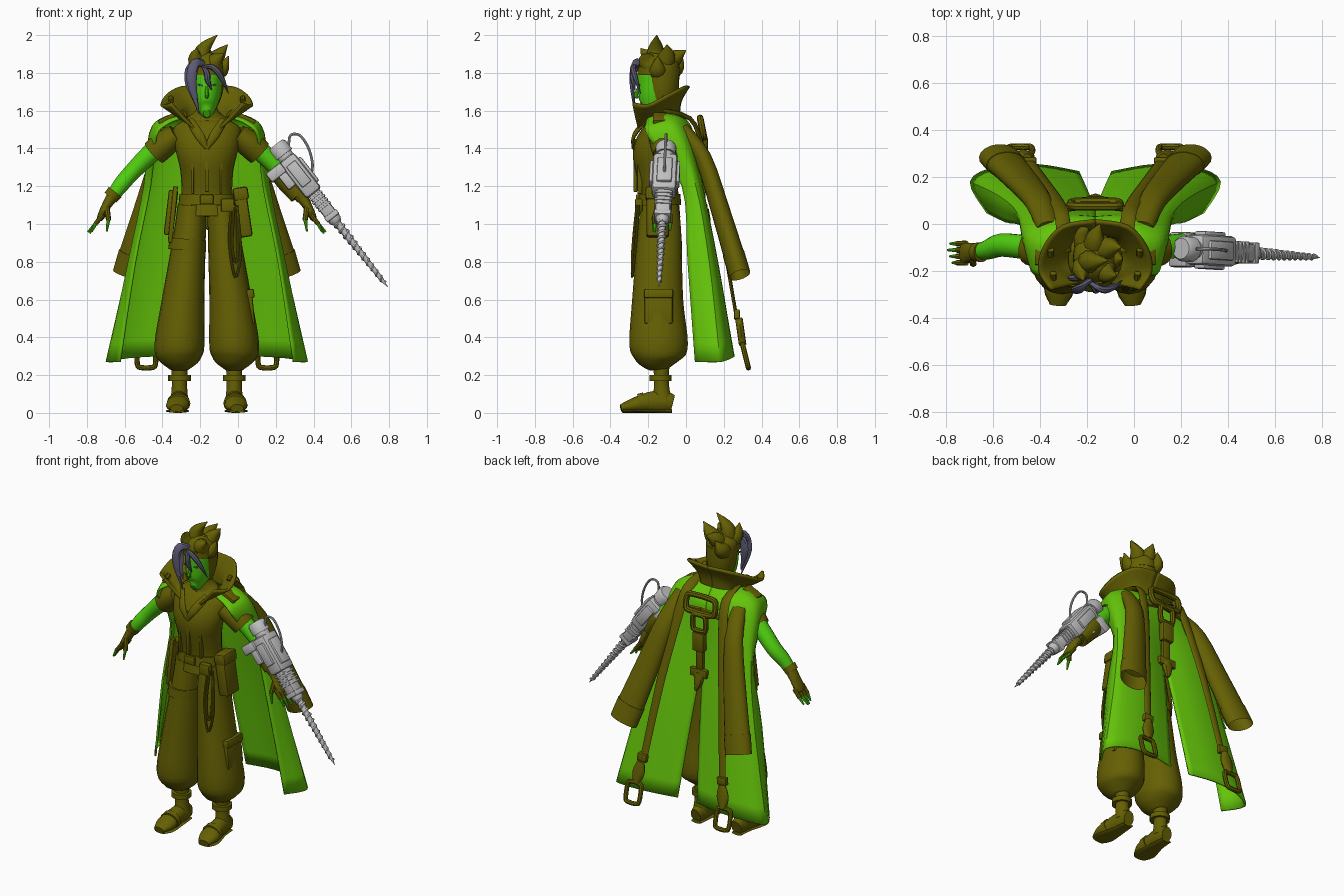
import bpy
import bmesh
from math import sin, cos, tau
from mathutils import Vector, Matrix

cube = bpy.data.objects.get("Cube")
if cube:
    bpy.data.objects.remove(cube, do_unlink=True)

BODY = Vector((-.165, 0, 0))      # the figure's own centre line
ORIGIN = Vector((0, 0, 0))
Y, Z = Vector((0, 1, 0)), Vector((0, 0, 1))


def material(name, red, green, blue):
    mat = bpy.data.materials.new(name)
    mat.use_nodes = True
    colour = (red, green, blue, 1)
    mat.diffuse_color = colour
    mat.node_tree.nodes["Principled BSDF"].inputs["Base Color"].default_value = colour
    return mat


OLIVE = material("olive_cloth", .13, .116, .001)
GREEN = material("bright_green_coat", .13, .56, .003)
SKIN = material("green_skin", .08, .62, .005)
VIOLET = material("violet_grey_hair", .11, .105, .18)
GREY = material("machine_grey", .52, .52, .52)


def finish(name, bm, mat):
    """Turn a bmesh into a smooth object that keeps its sharp edges."""
    bmesh.ops.recalc_face_normals(bm, faces=bm.faces)
    for face in bm.faces:
        face.smooth = True
    for edge in bm.edges:
        edge.smooth = edge.calc_face_angle(0) < .7
    mesh = bpy.data.meshes.new(name)
    bm.to_mesh(mesh)
    bm.free()
    mesh.materials.append(mat)
    obj = bpy.data.objects.new(name, mesh)
    bpy.context.collection.objects.link(obj)
    return obj


def spline(points, steps, closed=False):
    """Catmull-Rom curve through points of any dimension."""
    count, out = len(points), []
    for i in range(count if closed else count - 1):
        pick = (lambda k: points[k % count]) if closed else (lambda k: points[min(max(k, 0), count - 1)])
        a, b, c, d = (pick(i + k) for k in (-1, 0, 1, 2))
        for j in range(steps):
            t = j / steps
            out.append(tuple((2*q + (r - p)*t + (2*p - 5*q + 4*r - s)*t*t + (3*q - p - 3*r + s)*t**3) / 2
                             for p, q, r, s in zip(a, b, c, d)))
    return out if closed else out + [tuple(points[-1])]


def sweep(name, points, mat, side=1, sides=14, steps=3, ref=Y, closed=False, base=BODY, hollow=0):
    """Oval tube along points of (x, y, z, radius, second radius)."""
    path = spline([p if len(p) > 4 else (*p, p[3]) for p in points], steps, closed)
    centres = [Vector((p[0] * side, p[1], p[2])) + base for p in path]
    bm, rings, last = bmesh.new(), [], len(path) - 1
    for i, p in enumerate(path):
        before = centres[i - 1] if closed else centres[max(i - 1, 0)]
        after = centres[(i + 1) % len(path)] if closed else centres[min(i + 1, last)]
        along = (after - before).normalized()
        across = along.cross(ref).normalized()
        up = across.cross(along)
        rings.append([bm.verts.new(centres[i] + across * max(p[3], .001) * cos(tau * k / sides)
                                   + up * max(p[4], .001) * sin(tau * k / sides)) for k in range(sides)])
    pairs = list(zip(rings, rings[1:])) + ([(rings[-1], rings[0])] if closed else [])
    for low, high in pairs:
        for k in range(sides):
            n = (k + 1) % sides
            bm.faces.new((low[k], low[n], high[n], high[k]))
    if not closed:
        bm.faces.new(rings[0])
        mouth = bm.faces.new(rings[-1])
        if hollow:
            bmesh.ops.inset_individual(bm, faces=[mouth], thickness=.012)
            floor = bmesh.ops.extrude_discrete_faces(bm, faces=[mouth])["faces"][0]
            bmesh.ops.translate(bm, vec=along * -hollow, verts=floor.verts)
    return finish(name, bm, mat)


def sheet(name, rows, mat, side=1, thickness=.012):
    """Cloth surface through rows of points."""
    rows = [spline(row, 4) for row in rows]
    rows = list(zip(*[spline(column, 4) for column in zip(*rows)]))
    bm = bmesh.new()
    grid = [[bm.verts.new(Vector((p[0] * side, p[1], p[2])) + BODY) for p in row] for row in rows]
    for top, low in zip(grid, grid[1:]):
        for i in range(len(top) - 1):
            bm.faces.new((top[i], top[i + 1], low[i + 1], low[i]))
    obj = finish(name, bm, mat)
    solid = obj.modifiers.new("cloth_thickness", "SOLIDIFY")
    solid.thickness, solid.offset = thickness, 0


def box(name, centre, size, mat, side=1, tilt=0, base=BODY, axes=None):
    """Bevelled block, tilted about y or set on given axes."""
    bm = bmesh.new()
    bmesh.ops.create_cube(bm, size=1)
    bmesh.ops.scale(bm, vec=size, verts=bm.verts)
    bmesh.ops.bevel(bm, geom=bm.edges[:], offset=min(size) * .2, segments=2, profile=.5, affect="EDGES")
    turn = axes or Matrix.Rotation(tilt * side, 4, "Y")
    place = Vector((centre[0] * side, centre[1], centre[2])) + base
    bm.transform(Matrix.Translation(place) @ turn)
    return finish(name, bm, mat)


def buckle(name, x, y, z, wide, high, thick, side=1, lean=0):
    """Rounded rectangular ring standing across the back."""
    corners = [(-.6, 1), (.6, 1), (1, .7), (1, -.7), (.6, -1), (-.6, -1), (-1, -.7), (-1, .7)]
    sweep(name, [(x + a * wide, y - b * high * lean, z + b * high, thick) for a, b in corners],
          OLIVE, side, sides=8, steps=3, closed=True)


# Torso, neck and head
sweep("vest", [(0, -.14, 1.04, .15, .11), (0, -.14, 1.15, .135, .1), (0, -.155, 1.28, .14, .11),
               (0, -.165, 1.39, .165, .115), (0, -.13, 1.5, .18, .09), (0, -.12, 1.55, .12, .07),
               (0, -.13, 1.6, .06, .06), (0, -.14, 1.66, .05, .05)], OLIVE, sides=24)
sweep("head", [(0, -.22, 1.585, .018, .025), (0, -.19, 1.61, .045, .065), (0, -.165, 1.67, .07, .09),
               (0, -.15, 1.75, .08, .105), (0, -.15, 1.82, .08, .1), (0, -.15, 1.87, .03, .04)], SKIN, sides=24)
sweep("nose", [(0, -.25, 1.73, .006), (0, -.265, 1.68, .011), (0, -.25, 1.67, .006)], SKIN, sides=8)
sweep("hair_cap", [(0, -.1, 1.6, .045, .05), (0, -.125, 1.68, .08, .085), (0, -.13, 1.78, .094, .095),
                   (0, -.145, 1.85, .088, .105), (0, -.14, 1.9, .04, .05)], OLIVE, sides=20)
sweep("headband", [(0, -.145, 1.79, .096, .113), (0, -.145, 1.83, .094, .112)], OLIVE, sides=24, steps=1)

# Swept-up hair: root, bend and tip of every lock
LOCKS = [((-.02, -.16, 1.83), (-.02, -.16, 1.92), (.055, -.155, 2)), ((.02, -.12, 1.83), (.06, -.1, 1.89), (.11, -.1, 1.95)),
         ((.03, -.15, 1.81), (.08, -.15, 1.82), (.115, -.15, 1.89)), ((-.03, -.17, 1.83), (-.06, -.2, 1.88), (-.05, -.24, 1.93)),
         ((0, -.12, 1.83), (0, -.06, 1.88), (.02, 0, 1.92)), ((-.03, -.11, 1.8), (-.05, -.05, 1.83), (-.03, -.02, 1.89)),
         ((.03, -.18, 1.83), (.05, -.21, 1.87), (.09, -.22, 1.9))]
for root, bend, tip in LOCKS:
    sweep("hair_lock", [(*root, .06, .05), (*bend, .04, .045), (*tip, .002)], OLIVE, sides=10, steps=4)

# Violet fringe
FRINGE = [((0, -.22, 1.84), (-.06, -.27, 1.85), (-.08, -.285, 1.75), (-.04, -.27, 1.58)),
          ((-.02, -.22, 1.84), (-.08, -.23, 1.83), (-.09, -.23, 1.75), (-.06, -.24, 1.63)),
          ((-.02, -.25, 1.83), (.03, -.28, 1.83), (.075, -.27, 1.78), (.115, -.24, 1.69)),
          ((-.02, -.25, 1.83), (0, -.28, 1.8), (.005, -.28, 1.76), (.025, -.27, 1.71))]
for i, (a, b, c, tip) in enumerate(FRINGE):
    w = .026 if i < 2 else .015
    sweep("fringe_lock", [(*a, w / 2, .01), (*b, w, .015), (*c, w, .014), (*tip, .002)], VIOLET, sides=8, steps=4)

# Belt and vest trim
sweep("belt", [(0, -.14, 1.1, .15, .115), (0, -.14, 1.16, .145, .11)], OLIVE, sides=28, steps=1)
box("belt_buckle", (0, -.255, 1.13), (.07, .02, .05), OLIVE)
box("vest_placket", (0, -.268, 1.31), (.02, .02, .28), OLIVE)

for s in (-1, 1):
    # Face details and collar
    box("eye", (.034, -.247, 1.735), (.03, .009, .008), VIOLET, s, tilt=-.2)
    sheet("collar", [[(0, -.04, 1.56), (.09, -.06, 1.56), (.12, -.14, 1.56), (.1, -.21, 1.55), (.05, -.25, 1.49)],
                     [(0, -.03, 1.65), (.1, -.05, 1.64), (.15, -.13, 1.6), (.15, -.21, 1.57), (.1, -.26, 1.54)],
                     [(0, .015, 1.73), (.14, -.01, 1.725), (.22, -.1, 1.68), (.24, -.2, 1.63), (.19, -.28, 1.64)]], OLIVE, s, .015)
    for x, y, z in ((.18, -.22, 1.6), (.19, -.12, 1.65)):
        sweep("collar_stud", [(x, y - .015, z, .014), (x, y + .01, z + .02, .014)], OLIVE, s, sides=8, steps=1)
    sweep("vest_lapel", [(.09, -.21, 1.55, .02, .01), (.04, -.275, 1.47, .025, .01), (0, -.28, 1.4, .01, .008)], OLIVE, s, sides=8)
    box("vest_seam", (.075, -.245, 1.27), (.012, .025, .22), OLIVE, s)

    # Coat half, split up the back and capped over the shoulder
    sheet("coat", [[(0, -.03, 1.58), (.08, -.04, 1.58), (.12, -.08, 1.58), (.13, -.13, 1.58), (.14, -.2, 1.56)],
                   [(0, .02, 1.5), (.1, .02, 1.52), (.2, -.03, 1.55), (.23, -.1, 1.56), (.21, -.21, 1.53)],
                   [(0, .03, 1.42), (.12, .04, 1.42), (.25, .02, 1.43), (.3, -.06, 1.48), (.27, -.2, 1.46)],
                   [(0, .05, 1.2), (.13, .08, 1.2), (.26, .08, 1.2), (.33, .05, 1.2), (.3, -.02, 1.2)],
                   [(.03, .13, .8), (.16, .16, .8), (.3, .16, .8), (.41, .12, .8), (.38, .01, .8)],
                   [(.07, .22, .3), (.25, .25, .3), (.42, .24, .29), (.53, .18, .27), (.46, .05, .27)]], GREEN, s)
    sweep("loose_sleeve", [(.2, -.02, 1.5, .05, .04), (.24, .09, 1.35, .06, .045), (.31, .18, 1.08, .075, .05),
                           (.41, .285, .73, .09, .058)], OLIVE, s, sides=18, hollow=.12)
    box("shoulder_tab", (.21, -.14, 1.56), (.1, .07, .022), OLIVE, s, tilt=.45)

    # Long back straps with ring ends
    sweep("coat_strap", [(.13, -.12, 1.59, .032, .012), (.14, .02, 1.56, .032, .012), (.16, .09, 1.4, .032, .012),
                         (.22, .18, 1, .028, .01), (.28, .265, .52, .024, .009)], OLIVE, s, sides=8)
    box("strap_clasp", (.285, .27, .52), (.065, .03, .05), OLIVE, s, tilt=-.1)
    sweep("strap_hook", [(.29, .28, .5, .02), (.3, .29, .43, .042, .02), (.31, .3, .36, .02)], OLIVE, s, sides=12)
    buckle("strap_ring", .32, .315, .3, .048, .06, .014, s, lean=.25)
    sweep("back_band", [(0, .08, 1.47, .022, .014), (.09, .07, 1.46, .022, .014), (.17, .06, 1.45, .022, .014)],
          OLIVE, s, sides=8)

    # Arm, short sleeve and gloved hand
    sweep("arm", [(.18, -.11, 1.47, .055), (.29, -.1, 1.38, .052), (.4, -.09, 1.27, .045, .05),
                  (.46, -.11, 1.2, .042), (.51, -.12, 1.13, .03)], SKIN, s)
    sweep("short_sleeve", [(.16, -.12, 1.47, .06, .08), (.23, -.11, 1.42, .072, .08), (.28, -.1, 1.375, .07, .075)],
          OLIVE, s, hollow=.02)
    sweep("glove_cuff", [(.485, -.12, 1.17, .043), (.51, -.12, 1.14, .04)], OLIVE, s, steps=1)
    sweep("glove", [(.49, -.12, 1.16, .035), (.53, -.12, 1.1, .025, .04), (.56, -.125, 1.04, .02, .045),
                    (.57, -.125, 1.02, .012, .04)], OLIVE, s)
    for i in range(4):
        y = -.165 + i * .027
        tip = (.63 - abs(i - 2) * .01, y, .95 + abs(i - 1) * .008)
        sweep("glove_finger", [(.55, y, 1.05, .013), (.59, y, 1, .012)], OLIVE, s, sides=8, steps=1)
        sweep("fingertip", [(.59, y, 1, .01), (*tip, .005)], SKIN, s, sides=8, steps=1)
    sweep("thumb", [(.53, -.15, 1.09, .015), (.52, -.17, 1.02, .014)], OLIVE, s, sides=8)
    sweep("thumb_tip", [(.52, -.17, 1.03, .011), (.53, -.175, .96, .005)], SKIN, s, sides=8)

    # Baggy trousers, boots
    sweep("trouser_leg", [(.08, -.14, 1.1, .075, .1), (.09, -.14, .95, .085, .115), (.125, -.15, .6, .112, .135),
                          (.145, -.145, .36, .132, .155), (.145, -.145, .28, .11, .12), (.145, -.14, .23, .05, .05)],
          OLIVE, s, sides=20, steps=4)
    sweep("boot_shaft", [(.145, -.13, .27, .045), (.145, -.13, .15, .04), (.145, -.125, .06, .048, .055)], OLIVE, s)
    sweep("ankle_strap", [(.145, -.135, .17, .06), (.145, -.135, .2, .06)], OLIVE, s, steps=1)
    sweep("boot_foot", [(.145, -.07, .05, .035, .045), (.145, -.12, .06, .045, .06), (.15, -.2, .055, .05, .055),
                        (.155, -.28, .04, .062, .038), (.16, -.345, .025, .035, .02)], OLIVE, s, ref=Z)
    sweep("boot_sole", [(.145, -.075, .01, .035, .01), (.145, -.17, .01, .045, .01), (.155, -.28, .01, .064, .01),
                        (.16, -.335, .01, .04, .01)], OLIVE, s, ref=Z)
    sweep("foot_strap", [(.15, -.22, .055, .06, .055), (.15, -.25, .05, .063, .052)], OLIVE, s, ref=Z, steps=1)

# Back handle and hanging tackle
buckle("back_handle", 0, .085, 1.51, .1, .05, .018, lean=.2)
buckle("upper_link", 0, .1, 1.4, .045, .05, .016)
box("hanging_strap", (0, .09, 1.22), (.05, .025, .26), OLIVE)
box("strap_lock", (0, .1, 1.28), (.08, .04, .12), OLIVE)
box("tackle_bar", (0, .1, 1.08), (.12, .03, .05), OLIVE)
sweep("tackle_hook", [(0, .1, 1.08, .04, .02), (0, .11, 1.02, .03, .02), (.01, .12, .97, .008)], OLIVE, sides=8)

# Belt gear, thigh strap and pocket
box("holster", (-.19, -.15, 1.06), (.05, .08, .24), OLIVE, tilt=.12)
box("baton", (-.18, -.19, 1.05), (.025, .03, .3), OLIVE, tilt=.1)
box("side_pouch", (.19, -.15, 1.06), (.07, .12, .26), OLIVE, tilt=-.15)
box("pouch_flap", (.18, -.15, 1.16), (.08, .13, .07), OLIVE, tilt=-.15)
box("front_pouch", (.11, -.25, 1.1), (.07, .04, .07), OLIVE)
for drop, inset in ((.72, 0), (.8, .015)):
    sweep("rope_loop", [(.13 + inset, -.26, 1.1, .007), (.12 + inset, -.28, .9, .007), (.15, -.285, drop, .007),
                        (.18 - inset, -.27, .85, .007), (.16, -.25, 1.1, .007)], OLIVE, sides=8, steps=5)
sweep("thigh_strap", [(-.105, -.145, .86, .1, .125), (-.1, -.145, .92, .097, .122)], OLIVE, sides=20, steps=1)
box("leg_pocket", (.222, -.145, .56), (.05, .15, .18), OLIVE, tilt=-.1)
box("pocket_flap", (.222, -.145, .63), (.058, .155, .05), OLIVE, tilt=-.1)

# Forearm drill, laid out along its own axis
START = Vector((.2, -.105, 1.42))
AXIS = Vector((.592, -.038, -.753)).normalized()
OUT = Y.cross(AXIS).normalized() * -1
SIDE = AXIS.cross(OUT)
FRAME = Matrix((AXIS, OUT, SIDE)).transposed().to_4x4()


def at(along, out=0, across=0):
    return tuple(START + AXIS * along + OUT * out + SIDE * across)


def block(name, along, out, size, across=0):
    box(name, at(along, out, across), size, GREY, base=ORIGIN, axes=FRAME)


def rod(name, stations, sides=16):
    sweep(name, [(*at(t), r) for t, r in stations], GREY, sides=sides, steps=1, base=ORIGIN)


sweep("gauntlet", [(.38, -.1, 1.29, .06), (.43, -.1, 1.23, .064), (.49, -.11, 1.15, .052)], OLIVE)
rod("drill_end_cap", [(0, .045), (.015, .055), (.07, .055), (.07, .045), (.11, .045)])
block("drill_housing", .21, 0, (.24, .1, .13))
block("drill_top_plate", .21, .045, (.16, .04, .08))
block("drill_grip", .12, -.09, (.06, .1, .15))
block("drill_arm_clamp", .19, -.07, (.09, .05, .14))
block("drill_nose", .4, 0, (.18, .07, .08))
for i in range(4):
    block("cooling_fin", .345 + i * .024, 0, (.012, .08, .092))
block("drill_collar", .48, 0, (.03, .08, .09))
for edge in (-1, 1):
    block("drill_side_plate", .2, 0, (.14, .06, .03), across=edge * .065)
rod("drill_chuck", [(.48, .035), (.51, .035), (.53, .022)])
rod("drill_bit", [(.5, .02), (.9, .012), (.96, .001)], 10)
THREAD = []
for i in range(111):
    f, turn = i / 110, tau * i / 10
    reach = .02 - .01 * f
    THREAD.append((*at(.52 + .41 * f, reach * cos(turn), reach * sin(turn)), .01 - .005 * f))
sweep("drill_thread", THREAD, GREY, sides=6, steps=1, ref=AXIS, base=ORIGIN)
CABLE = [(.06, .04), (.01, .09), (.04, .13), (.12, .125), (.2, .09), (.25, .04)]
sweep("drill_cable", [(*at(t, out), .007) for t, out in CABLE], GREY, sides=8, steps=5, base=ORIGIN)
